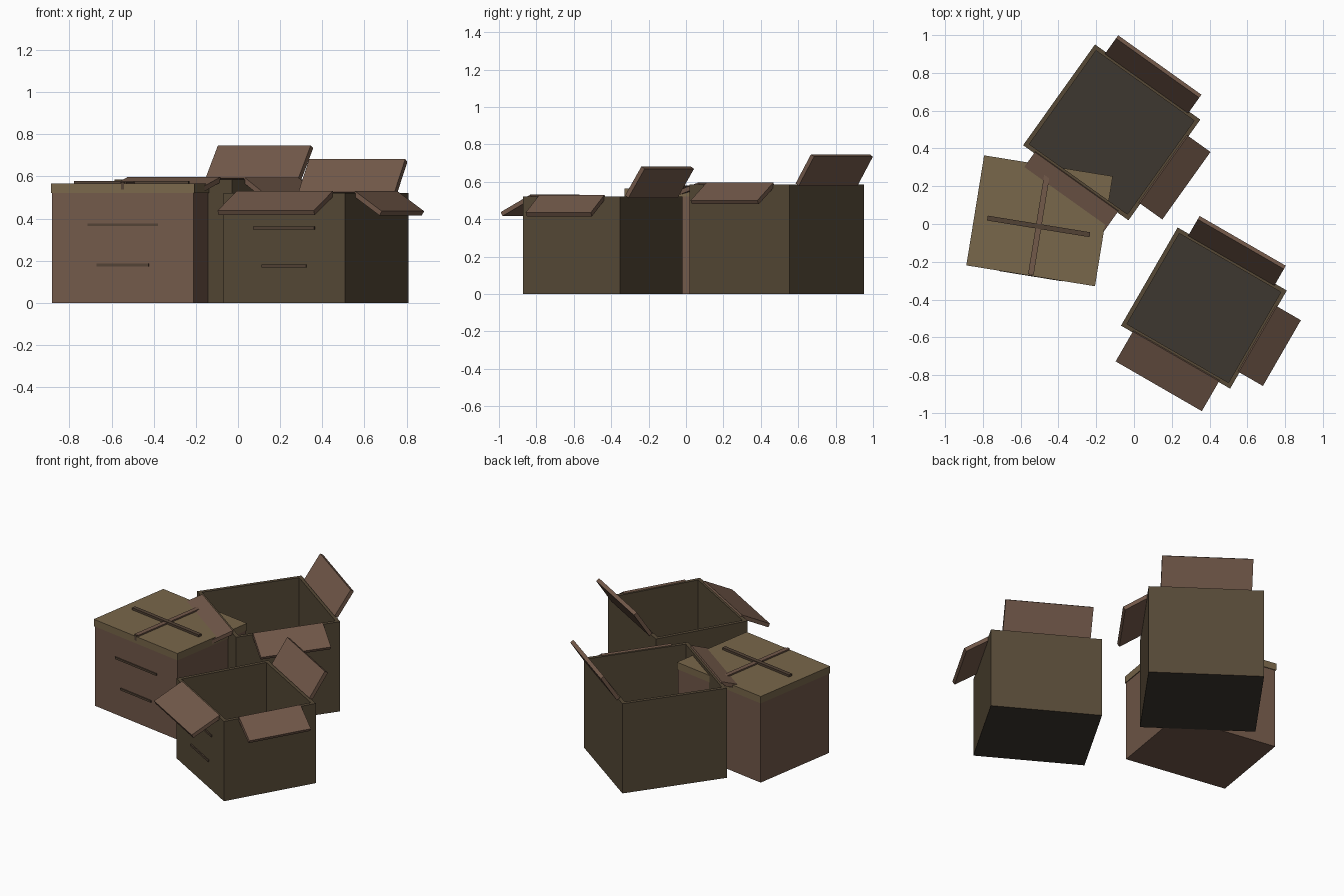
import bpy, bmesh
from math import radians
from mathutils import Matrix, Vector

if "Cube" in bpy.data.objects:
    bpy.data.objects.remove(bpy.data.objects["Cube"])


def material(name, rgb):
    m = bpy.data.materials.new(name)
    m.diffuse_color = (*rgb, 1)
    m.use_nodes = True
    m.node_tree.nodes["Principled BSDF"].inputs["Base Color"].default_value = m.diffuse_color
    return m


KRAFT = material("kraft_brown", (0.17, 0.10, 0.068))
WALL = material("wall_brown", (0.092, 0.066, 0.037))
LID = material("lid_tan", (0.19, 0.135, 0.07))
TAPE = material("tape_brown", (0.085, 0.055, 0.036))
FLOOR = material("floor_dark", (0.048, 0.039, 0.030))


def finish(name, bm, mats, matrix):
    bm.normal_update()
    mesh = bpy.data.meshes.new(name)
    bm.to_mesh(mesh)
    bm.free()
    for m in mats:
        mesh.materials.append(m)
    ob = bpy.data.objects.new(name, mesh)
    ob.matrix_world = matrix
    bpy.context.collection.objects.link(ob)
    return ob


def block(name, frame, centre, size, mat):
    """Cuboid placed in the local frame of a box."""
    bm = bmesh.new()
    bmesh.ops.create_cube(bm, size=1)
    bmesh.ops.scale(bm, vec=size, verts=bm.verts)
    return finish(name, bm, [mat], frame @ Matrix.Translation(centre))


def box_frame(x, y, degrees):
    return Matrix.Translation((x, y, 0)) @ Matrix.Rotation(radians(degrees), 4, 'Z')


def open_shell(name, frame, w, d, h, wall=0.033, base=0.05):
    """Open carton: inset the top face and push it down to the floor."""
    bm = bmesh.new()
    bmesh.ops.create_cube(bm, size=1)
    bmesh.ops.scale(bm, vec=(w, d, h), verts=bm.verts)
    bmesh.ops.translate(bm, vec=(0, 0, h / 2), verts=bm.verts)
    bm.normal_update()
    top = max(bm.faces, key=lambda f: f.calc_center_median().z)
    bottom = min(bm.faces, key=lambda f: f.calc_center_median().z)
    bottom.material_index = 1
    bmesh.ops.inset_region(bm, faces=[top], thickness=wall)
    inner = bmesh.ops.extrude_discrete_faces(bm, faces=[top])["faces"][0]
    inner.material_index = 1
    bmesh.ops.translate(bm, vec=(0, 0, base - h), verts=inner.verts)
    return finish(name, bm, [WALL, FLOOR], frame)


def flap(name, frame, turn, reach, h, half, length, tilt):
    """Flap hinged on the rim; turn picks the side, tilt is up from level."""
    m = (frame @ Matrix.Rotation(radians(turn), 4, 'Z')
         @ Matrix.Translation((reach, 0, h))
         @ Matrix.Rotation(radians(-tilt), 4, 'Y'))
    return block(name, m, Vector((length / 2, 0, 0)), (length, half * 2, 0.024), KRAFT)


def front_strips(name, frame, d, levels):
    for i, (z, length) in enumerate(levels):
        block(f"{name}_front_strip_{i + 1}", frame, Vector((0, -d / 2, z)),
              (length, 0.014, 0.013), TAPE)


# Closed box with lid and crossed tape
f = box_frame(-0.50, 0.017, -9.2)
block("closed_box_body", f, Vector((0, 0, 0.26)), (0.68, 0.58, 0.52), KRAFT)
block("closed_box_lid", f, Vector((0, 0, 0.5425)), (0.69, 0.59, 0.045), LID)
block("lid_tape_across", f, Vector((0, -0.03, 0.572)), (0.55, 0.026, 0.014), TAPE)
block("lid_tape_along", f, Vector((0, -0.022, 0.566)), (0.03, 0.53, 0.016), KRAFT)
block("lid_tape_end", f, Vector((0, -0.287, 0.556)), (0.014, 0.018, 0.035), TAPE)
front_strips("closed_box", f, 0.58, [(0.37, 0.34), (0.18, 0.25)])

# Open boxes: name, x, y, angle, width, depth, height, front flap tilt
for name, x, y, a, w, d, h, droop in (
        ("back_box", -0.118, 0.485, -35.5, 0.685, 0.655, 0.585, -18),
        ("front_box", 0.37, -0.445, -30, 0.667, 0.60, 0.52, -27)):
    f = box_frame(x, y, a)
    open_shell(f"{name}_shell", f, w, d, h)
    flap(f"{name}_back_flap", f, 90, d / 2, h, w * 0.395, 0.185, 57)
    flap(f"{name}_right_flap", f, 0, w / 2 - 0.01, h, d * 0.335, 0.175, -33)
    flap(f"{name}_front_flap", f, -90, d / 2 - 0.01, h, w * 0.395, 0.205, droop)
    if name == "front_box":
        front_strips(name, f, d, [(0.355, 0.335), (0.175, 0.245)])
